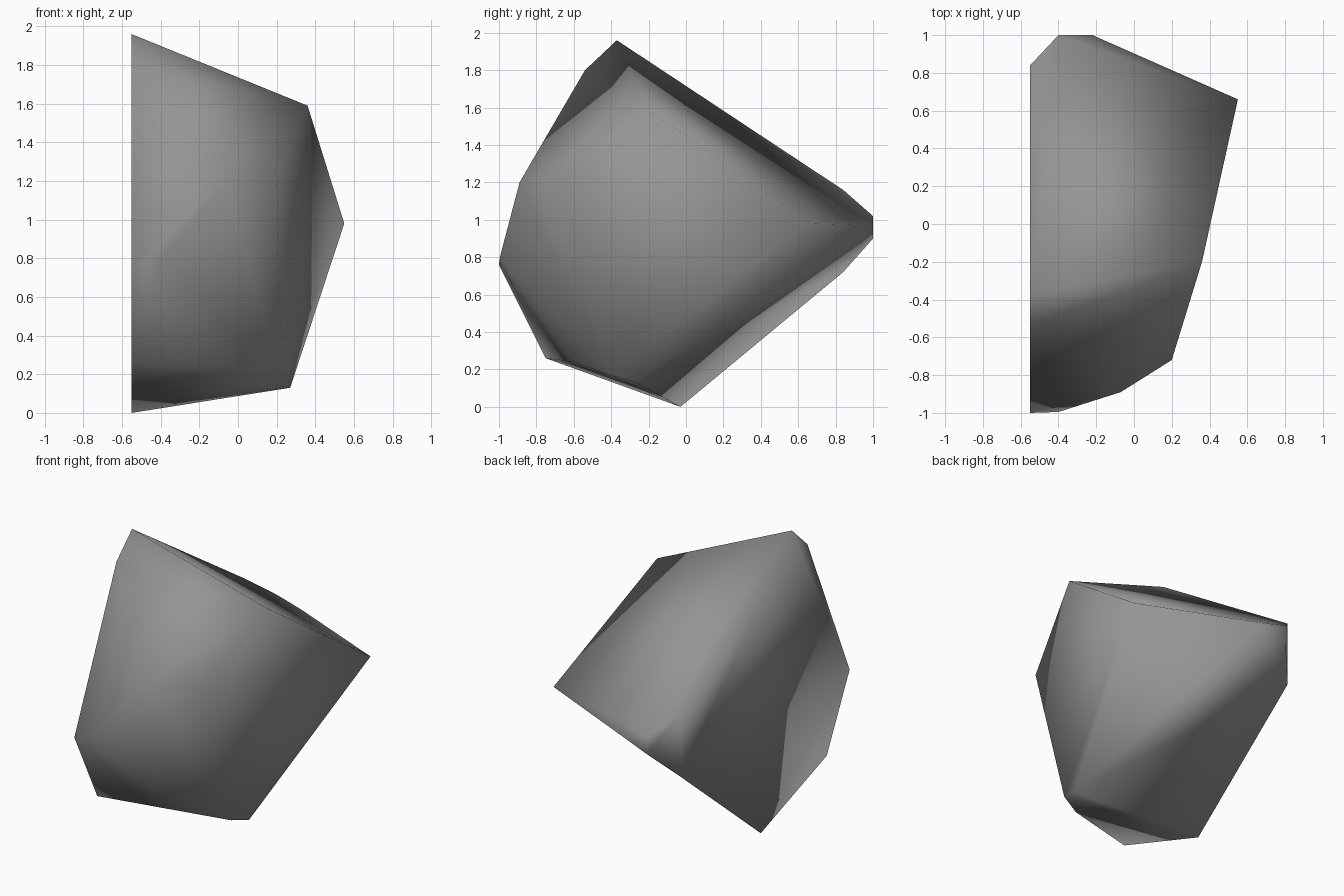
import bpy, bmesh, math

if "Cube" in bpy.data.objects:
    bpy.data.objects.remove(bpy.data.objects["Cube"])

# Corner points of the broken stone chunk
corners = [
    # flat left side
    (-.55, -.37, 1.96), (-.55, -.54, 1.80), (-.55, -1.0, .76), (-.55, -.75, .26),
    (-.55, -.03, 0), (-.55, .84, .72), (-.55, .84, 1.16),
    # narrow back end
    (-.40, 1.0, .90), (-.40, 1.0, 1.02), (-.22, 1.0, .97),
    # right side
    (.36, -.20, 1.59), (.55, .66, .98), (.20, -.72, 1.20),
    (.27, -.265, .13), (.23, -.405, .17),
    # front and lower front
    (-.07, -.89, 1.20), (-.40, -.995, .80), (-.03, -.60, .24),
]

stone = bpy.data.materials.new("grey_stone")
stone.diffuse_color = (.3, .3, .3, 1)
stone.use_nodes = True
stone.node_tree.nodes["Principled BSDF"].inputs["Base Color"].default_value = stone.diffuse_color

# Wrap the corners in a convex shell and merge the flat facets
bm = bmesh.new()
for c in corners:
    bm.verts.new(c)
bmesh.ops.convex_hull(bm, input=bm.verts[:])
bmesh.ops.dissolve_limit(bm, angle_limit=math.radians(4),
                         verts=bm.verts[:], edges=bm.edges[:])
bmesh.ops.recalc_face_normals(bm, faces=bm.faces[:])
for f in bm.faces:
    f.smooth = True

mesh = bpy.data.meshes.new("rock_chunk")
bm.to_mesh(mesh)
bm.free()
mesh.materials.append(stone)
rock = bpy.data.objects.new("rock_chunk", mesh)
bpy.context.collection.objects.link(rock)
